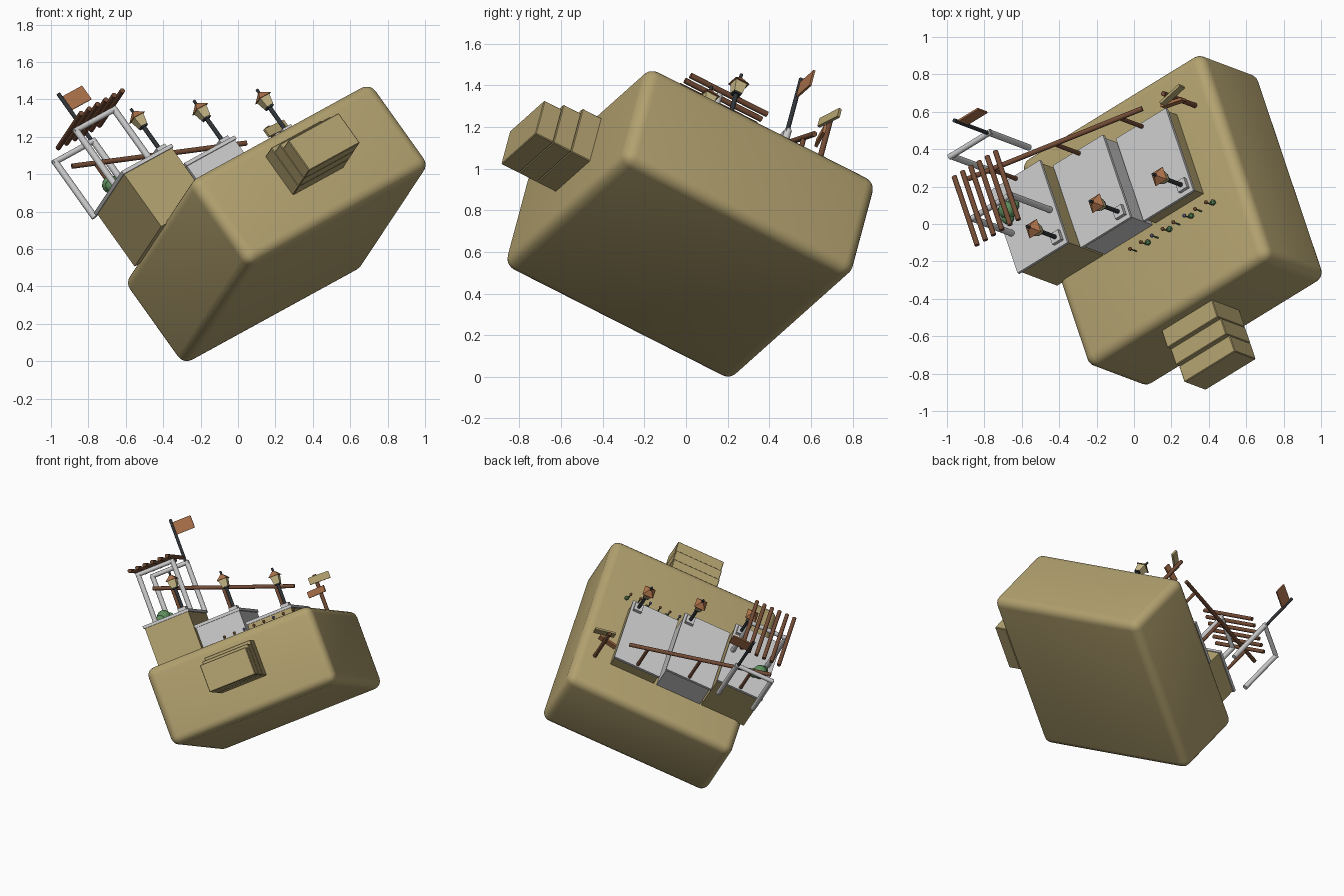
import bpy, bmesh, math
from mathutils import Matrix, Vector

if "Cube" in bpy.data.objects:
    bpy.data.objects.remove(bpy.data.objects["Cube"])

# Tilted frame of the whole diorama (columns: its right, back and up axes)
X, Y = Vector((0.772, 0.474, 0.423)).normalized(), Vector((-0.287, 0.853, -0.433))
Y = (Y - X * X.dot(Y)).normalized()
FRAME = Matrix((X, Y, X.cross(Y))).transposed().to_4x4()
FRAME.translation = (0.2075, 0.02, 0.735)


def material(name, rgb):
    m = bpy.data.materials.new(name)
    m.diffuse_color = (*rgb, 1)
    m.use_nodes = True
    m.node_tree.nodes["Principled BSDF"].inputs["Base Color"].default_value = m.diffuse_color
    return m


SAND = material("sand", (0.45, 0.36, 0.16))
WOOD = material("wood", (0.17, 0.07, 0.035))
RUST = material("rust", (0.42, 0.17, 0.07))
IRON = material("iron", (0.03, 0.035, 0.04))
GLASS = material("glass", (0.6, 0.5, 0.25))
LEAF = material("leaf", (0.11, 0.27, 0.11))
VIOLET = material("violet", (0.2, 0.18, 0.4))


def finish(name, bm, mat, local, smooth=False):
    me = bpy.data.meshes.new(name)
    bm.to_mesh(me)
    bm.free()
    ob = bpy.data.objects.new(name, me)
    bpy.context.collection.objects.link(ob)
    ob.matrix_world = FRAME @ local
    if mat:
        me.materials.append(mat)
    if smooth:
        bpy.ops.object.select_all(action='DESELECT')
        bpy.context.view_layer.objects.active = ob
        ob.select_set(True)
        bpy.ops.object.shade_smooth_by_angle(angle=math.radians(40))
    return ob


def box(name, lo, hi, mat=None, bevel=0, segments=1, spin=0):
    lo, hi = Vector(lo), Vector(hi)
    bm = bmesh.new()
    bmesh.ops.create_cube(bm, size=1)
    bmesh.ops.scale(bm, vec=hi - lo, verts=bm.verts)
    if bevel:
        bmesh.ops.bevel(bm, geom=bm.edges[:], offset=bevel, segments=segments,
                        profile=0.5, affect='EDGES')
    local = Matrix.Translation((lo + hi) / 2) @ Matrix.Rotation(spin, 4, 'Z')
    return finish(name, bm, mat, local, segments > 1)


def rod(name, a, b, r1, mat=None, r2=None, sides=12, spin=0):
    a, b = Vector(a), Vector(b)
    bm = bmesh.new()
    bmesh.ops.create_cone(bm, cap_ends=True, segments=sides, radius1=r1,
                          radius2=r1 if r2 is None else r2, depth=(b - a).length)
    turn = (b - a).to_track_quat('Z', 'Y').to_matrix().to_4x4()
    if sides == 4:
        turn = Matrix.Rotation(spin, 4, 'Z')
    return finish(name, bm, mat, Matrix.Translation((a + b) / 2) @ turn, sides > 6)


def ball(name, c, r, mat, detail=2):
    bm = bmesh.new()
    bmesh.ops.create_icosphere(bm, subdivisions=detail, radius=r)
    return finish(name, bm, mat, Matrix.Translation(c), True)


# Rounded base block
TOP = 0.285
box("base_block", (-0.63, -0.645, -TOP), (0.63, 0.645, TOP), SAND, 0.06, 5)

# Front steps
for i in range(3):
    v = -0.95 + 0.1 * i
    back = v + (0.1 if i < 2 else 0.13)
    box(f"step_{i + 1}", (-0.175, v, -0.065), (0.175, back, 0.135 + 0.03 * i), SAND, 0.004)

# Three terraces, each with a paved slab, lamp and railing post
RAIL_A, RAIL_B = Vector((-0.61, 0.37, 0.913)), Vector((0.34, 0.37, 0.563))


def lamp(u, v, w):
    s = math.pi / 4
    box("lamp_foot", (u - 0.03, v - 0.03, w), (u + 0.03, v + 0.03, w + 0.025))
    rod("lamp_pole", (u, v, w), (u, v, w + 0.17), 0.012, IRON)
    rod("lamp_collar", (u, v, w + 0.165), (u, v, w + 0.178), 0.028, IRON, sides=4, spin=s)
    rod("lamp_glass", (u, v, w + 0.175), (u, v, w + 0.23), 0.03, GLASS, 0.043, 4, s)
    rod("lamp_roof", (u, v, w + 0.23), (u, v, w + 0.265), 0.056, RUST, 0.012, 4, s)
    rod("lamp_finial", (u, v, w + 0.26), (u, v, w + 0.29), 0.008, IRON)


for tag, u, w, mat in (("high", -0.483, 0.635, SAND), ("middle", -0.14, 0.508, None),
                       ("low", 0.213, 0.395, SAND)):
    box(f"{tag}_terrace", (u - 0.166, -0.115, TOP - 0.02), (u + 0.166, 0.38, w - 0.018), mat)
    box(f"{tag}_paving", (u - 0.173, -0.125, w - 0.02), (u + 0.173, 0.39, w))
    lamp(u + 0.125, -0.07, w)
    t = (u - RAIL_A.x) / (RAIL_B.x - RAIL_A.x)
    rod(f"{tag}_rail_post", (u, 0.37, w), RAIL_A.lerp(RAIL_B, t), 0.012, WOOD)
rod("handrail", RAIL_A, RAIL_B, 0.014, WOOD)

# Pergola frame and slats
for v in (0.10, 0.49):
    for u in (-0.612, -0.348):
        rod("pergola_post", (u, v, 0.635), (u, v, 1.012), 0.018)
    rod("pergola_beam", (-0.625, v, 1.008), (-0.335, v, 1.008), 0.016)
for i in range(6):
    u = -0.62 + 0.057 * i
    rod("pergola_slat", (u, -0.07, 1.035), (u, 0.36, 1.035), 0.014, WOOD)

# Flag
rod("flag_pole", (-0.355, 0.49, 1.01), (-0.355, 0.49, 1.33), 0.011, IRON)
box("flag", (-0.355, 0.485, 1.215), (-0.21, 0.495, 1.305), RUST)

# Shrub on the high terrace
for du, dv, dw, r in ((0, 0, 0.045, 0.05), (0.035, 0.015, 0.03, 0.035), (-0.02, -0.035, 0.03, 0.035)):
    ball("shrub", (-0.57 + du, 0.21 + dv, 0.635 + dw), r, LEAF)

# Signpost with two boards
rod("sign_pole", (0.5, 0.37, TOP - 0.01), (0.5, 0.37, 0.585), 0.014, WOOD)
box("sign_upper_board", (0.455, 0.345, 0.525), (0.605, 0.36, 0.575), SAND, spin=math.radians(12))
box("sign_lower_board", (0.41, 0.345, 0.445), (0.545, 0.36, 0.49), RUST, spin=math.radians(-12))

# Row of flowers and leaf tufts in front of the terraces
for i in range(8):
    u = -0.117 + 0.075 * i
    rod("flower_stem", (u, -0.2, TOP), (u, -0.2, 0.342), 0.004, LEAF, sides=6)
    ball("flower_head", (u, -0.2, 0.345), 0.012, VIOLET if i % 3 == 2 else RUST, 1)
    if i % 2:
        ball("leaf_tuft", (u + 0.012, -0.195, TOP + 0.008), 0.017, LEAF, 1)
